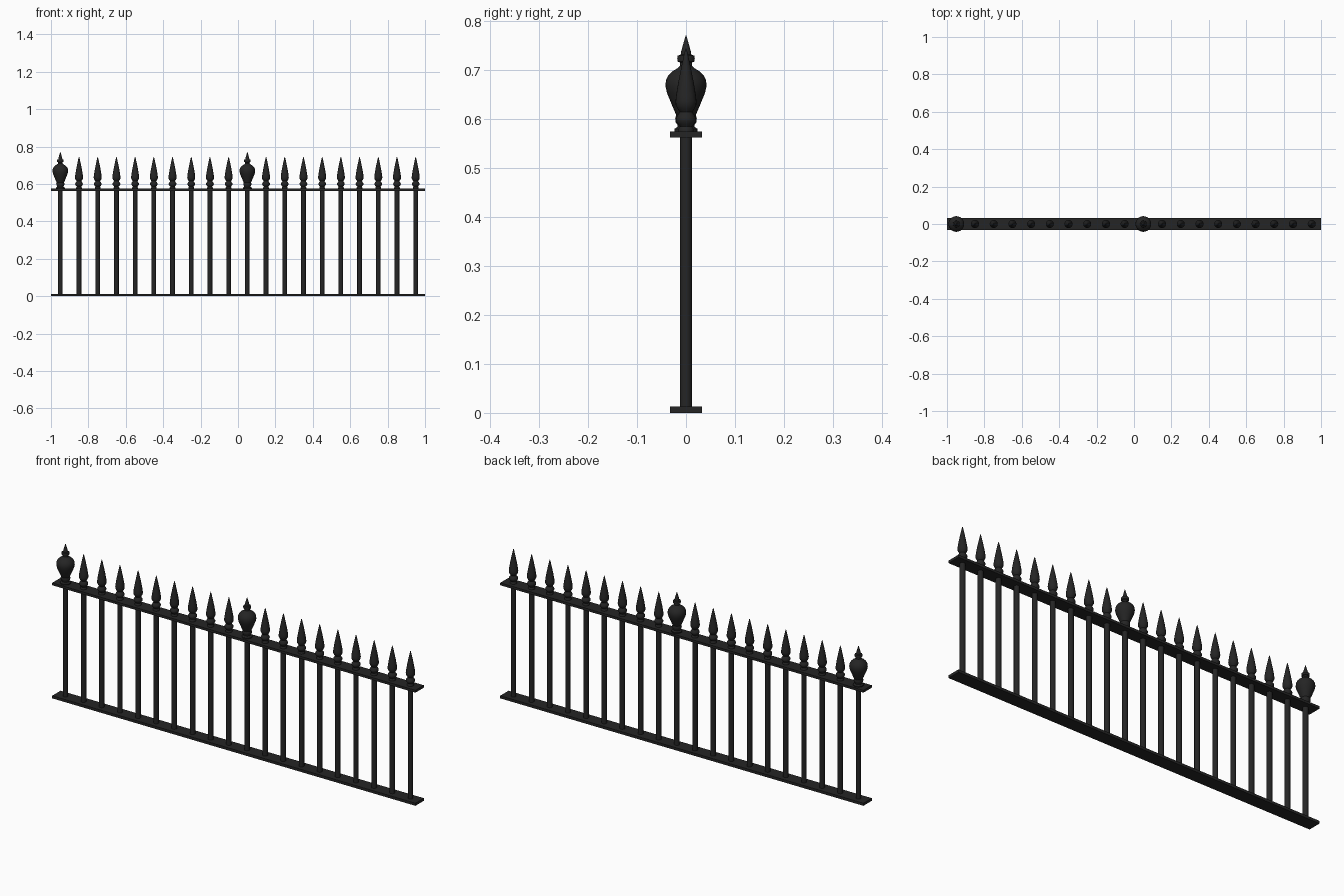
import bpy, bmesh, math

if "Cube" in bpy.data.objects:
    bpy.data.objects.remove(bpy.data.objects["Cube"])

iron = bpy.data.materials.new("black_iron")
iron.diffuse_color = (0.018, 0.018, 0.018, 1)
iron.use_nodes = True
iron.node_tree.nodes["Principled BSDF"].inputs["Base Color"].default_value = iron.diffuse_color


def finish(name, bm, smooth):
    bmesh.ops.recalc_face_normals(bm, faces=bm.faces)
    me = bpy.data.meshes.new(name)
    bm.to_mesh(me)
    bm.free()
    me.materials.append(iron)
    ob = bpy.data.objects.new(name, me)
    bpy.context.collection.objects.link(ob)
    if smooth:
        bpy.ops.object.select_all(action='DESELECT')
        ob.select_set(True)
        bpy.context.view_layer.objects.active = ob
        bpy.ops.object.shade_smooth_by_angle(angle=math.radians(40))
    return ob


def lathe(name, profile, n=20):
    """Spin (radius, z) pairs around z; ends are capped."""
    bm = bmesh.new()
    rings = [[bm.verts.new((r * math.cos(2 * math.pi * k / n),
                            r * math.sin(2 * math.pi * k / n), z)) for k in range(n)]
             for r, z in profile]
    for a, b in zip(rings, rings[1:]):
        for k in range(n):
            j = (k + 1) % n
            bm.faces.new((a[k], a[j], b[j], b[k]))
    bm.faces.new(rings[0])
    bm.faces.new(rings[-1])
    return finish(name, bm, True)


def rail(name, z0, z1):
    bm = bmesh.new()
    bmesh.ops.create_cube(bm, size=1)
    for v in bm.verts:
        v.co = (v.co.x * 2, v.co.y * 0.066, z0 if v.co.z < 0 else z1)
    return finish(name, bm, False)


# Flat top and bottom rails
rail("bottom_rail", 0, 0.013)
rail("top_rail", 0.563, 0.575)

# Source parts: round bar, spear finial, urn finial
bar = lathe("bar", [(0.0125, 0.006), (0.0125, 0.57)], 16)
spear = lathe("spear_finial", [
    (0.0155, 0.574), (0.0155, 0.580), (0.012, 0.585), (0.016, 0.590), (0.0205, 0.597),
    (0.0205, 0.603), (0.016, 0.610), (0.0125, 0.615), (0.017, 0.621), (0.021, 0.629),
    (0.0215, 0.637), (0.020, 0.650), (0.0155, 0.677), (0.0095, 0.707), (0.004, 0.733),
    (0.0008, 0.745)])
urn = lathe("urn_finial", [
    (0.024, 0.574), (0.024, 0.580), (0.017, 0.585), (0.017, 0.588), (0.021, 0.594),
    (0.022, 0.602), (0.020, 0.609), (0.025, 0.620), (0.032, 0.637), (0.039, 0.654),
    (0.042, 0.668), (0.041, 0.680), (0.036, 0.690), (0.028, 0.698), (0.018, 0.704),
    (0.0125, 0.709), (0.0125, 0.716), (0.017, 0.718), (0.018, 0.724), (0.017, 0.730),
    (0.011, 0.732), (0.010, 0.738), (0.006, 0.753), (0.0008, 0.771)], 24)


def place(src, xs):
    src.location.x = xs[0]
    for x in xs[1:]:
        ob = src.copy()
        ob.location.x = x
        bpy.context.collection.objects.link(ob)


# Repeat along the fence; every tenth bar carries an urn
xs = [-0.95 + 0.1 * i for i in range(20)]
place(bar, xs)
place(urn, xs[::10])
place(spear, [x for i, x in enumerate(xs) if i % 10])
